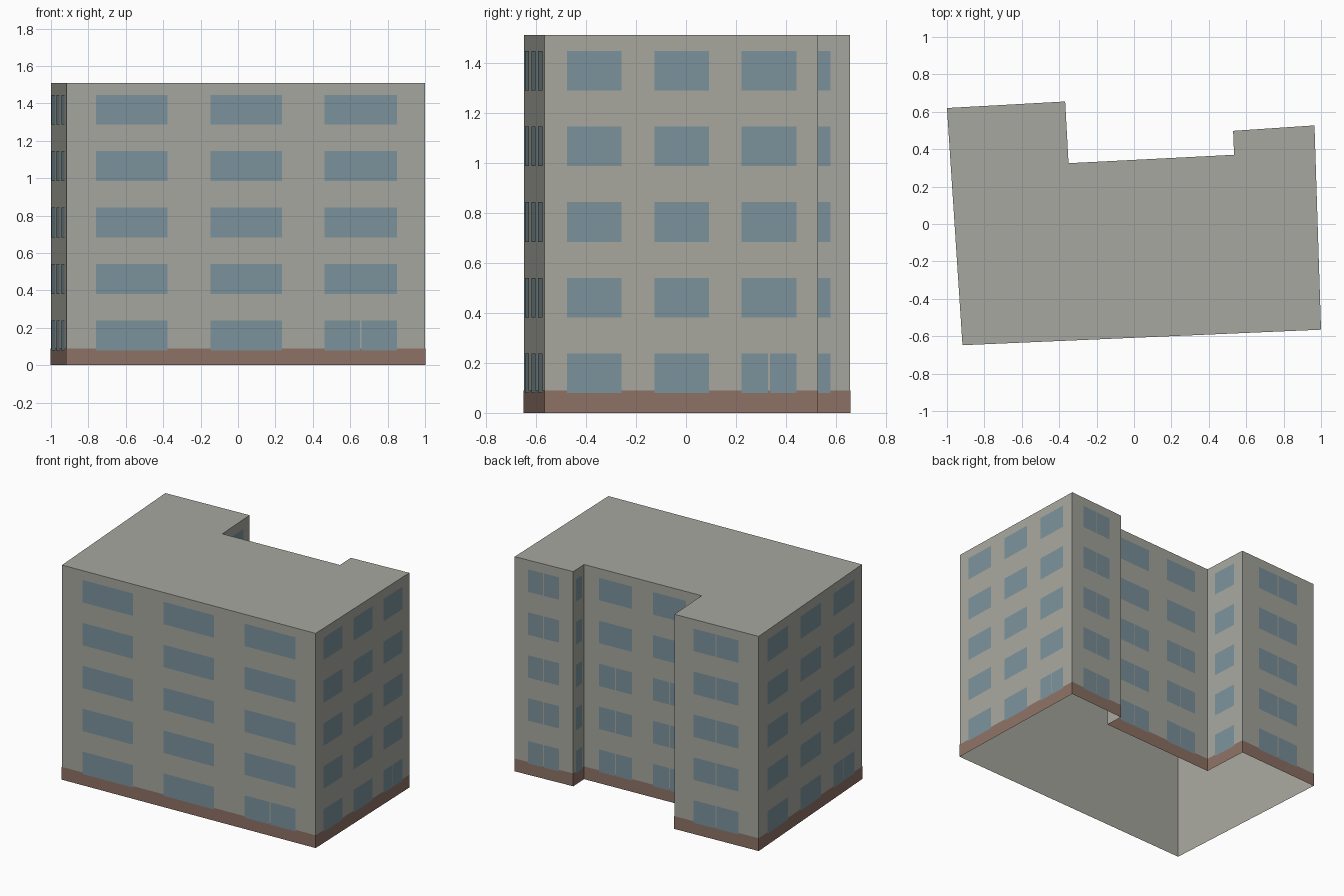
import bpy
from mathutils import Vector

cube = bpy.data.objects.get("Cube")
if cube:
    bpy.data.objects.remove(cube, do_unlink=True)

HEIGHT, BAND_TOP = 1.51, 0.09
FLOOR_STEP, SILL, WINDOW_HEIGHT = 0.302, 0.08, 0.158
FLOORS = 5
GAP = 0.007


def material(name, rgb):
    mat = bpy.data.materials.new(name)
    mat.use_nodes = True
    mat.diffuse_color = (*rgb, 1)
    mat.node_tree.nodes["Principled BSDF"].inputs["Base Color"].default_value = (*rgb, 1)
    return mat


WALL = material("warm grey render", (0.39, 0.39, 0.35))
BRICK = material("brown plinth", (0.27, 0.17, 0.13))
GLASS = material("blue grey glass", (0.20, 0.29, 0.33))


def make_object(name, verts, faces, mat):
    mesh = bpy.data.meshes.new(name)
    mesh.from_pydata(verts, [], faces)
    mesh.materials.append(mat)
    obj = bpy.data.objects.new(name, mesh)
    bpy.context.collection.objects.link(obj)
    return obj


def outward(a, b):
    d = (b - a).normalized()
    return Vector((d.y, -d.x))


def offset(points, distance):
    """Mitred offset of a counter-clockwise outline."""
    result = []
    for i, p in enumerate(points):
        n1 = outward(points[i - 1], p)
        n2 = outward(p, points[(i + 1) % len(points)])
        result.append(p + (n1 + n2) * distance / (1 + n1.dot(n2)))
    return result


def ring(points, top, roofed):
    """Upright walls around an outline, open below."""
    n = len(points)
    verts = [(p.x, p.y, z) for z in (0, top) for p in points]
    faces = [(i, (i + 1) % n, n + (i + 1) % n, n + i) for i in range(n)]
    if roofed:
        faces.append(tuple(range(n, 2 * n)))
    return verts, faces


# Footprint, counter-clockwise from the front right corner
outline = [Vector(p) for p in (
    (-0.917, -0.648), (1, -0.565), (0.965, 0.527), (0.53, 0.498),
    (0.535, 0.37), (-0.35, 0.325), (-0.368, 0.655), (-1, 0.62))]

# Walls with roof, and the plinth around their foot
make_object("building_shell", *ring(outline, HEIGHT, True), WALL)
make_object("plinth_band", *ring(offset(outline, 0.0015), BAND_TOP, False), BRICK)

# Window columns as fractions along a wall
THREE = ((0.082, 0.281), (0.402, 0.601), (0.72, 0.922))
TWO = ((0.13, 0.41), (0.59, 0.87))
ONE = ((0.23, 0.765),)


def windows(name, wall, columns, is_split):
    """Thin panes on one wall; split windows get two panes."""
    a, b = outline[wall], outline[(wall + 1) % len(outline)]
    length = (b - a).length
    along, out = (b - a) / length, outward(a, b) * 0.003
    verts, faces = [], []
    for floor in range(FLOORS):
        low = SILL + floor * FLOOR_STEP
        for column, (start, end) in enumerate(columns):
            u0, u1 = start * length, end * length
            mid = (u0 + u1) / 2
            panes = [(u0, u1)]
            if is_split(floor, column):
                panes = [(u0, mid - GAP / 2), (mid + GAP / 2, u1)]
            for left, right in panes:
                k = len(verts)
                for u, z in ((left, low), (right, low),
                             (right, low + WINDOW_HEIGHT), (left, low + WINDOW_HEIGHT)):
                    p = a + along * u + out
                    verts.append((p.x, p.y, z))
                faces.append((k, k + 1, k + 2, k + 3))
    make_object(name, verts, faces, GLASS)


def ground_corner(floor, column):
    return floor == 0 and column == 2


def lower_floors(floor, column):
    return floor < 3


def every(floor, column):
    return True


def never(floor, column):
    return False


windows("front_windows", 0, THREE, ground_corner)
windows("left_windows", 1, THREE, ground_corner)
windows("back_left_wing_windows", 2, ONE, every)
windows("left_return_windows", 3, ONE, never)
windows("back_windows", 4, TWO, lower_floors)
windows("right_return_windows", 5, ONE, never)
windows("back_right_wing_windows", 6, ONE, every)
windows("right_windows", 7, THREE, ground_corner)
